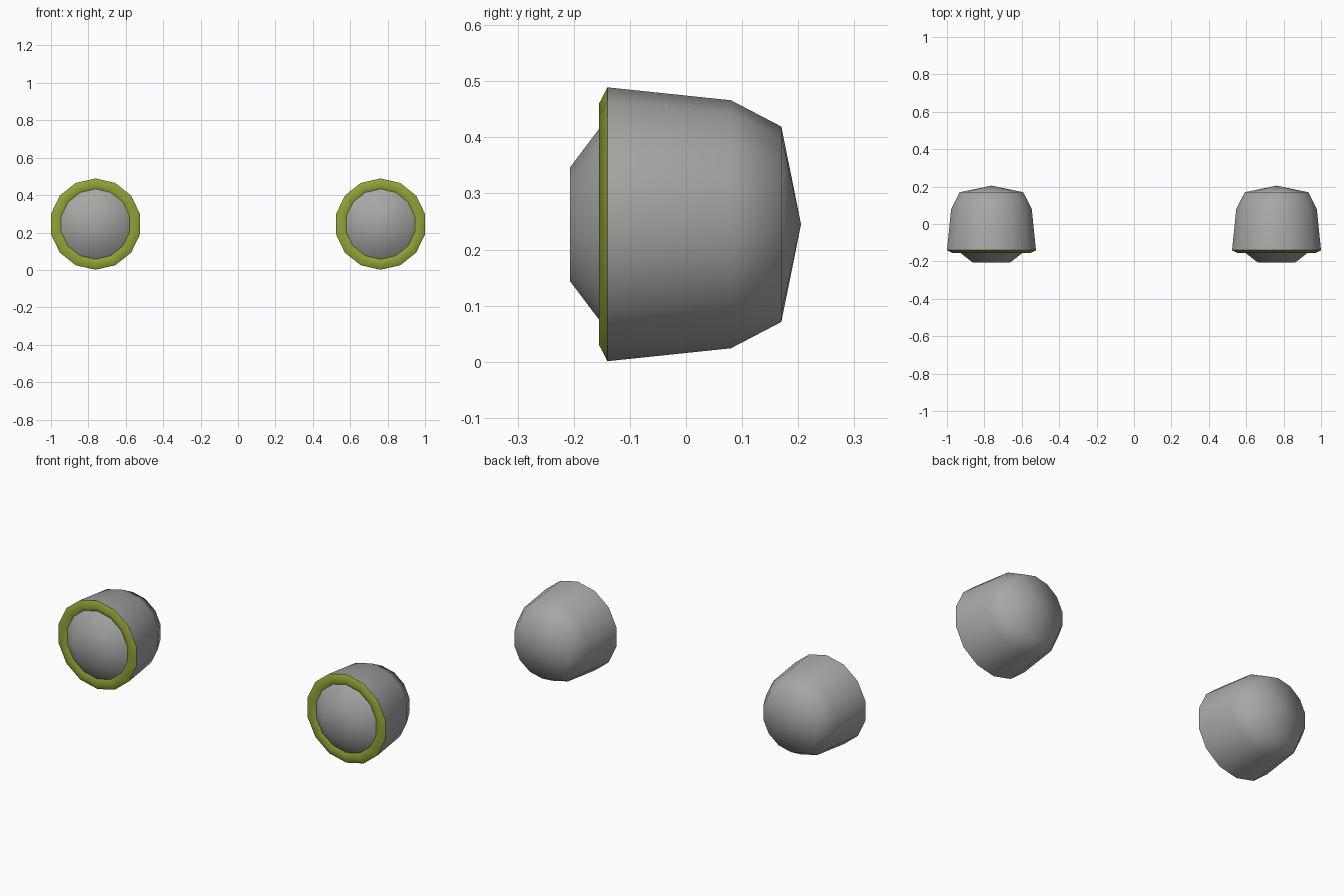
import bpy, bmesh, math

if "Cube" in bpy.data.objects:
    bpy.data.objects.remove(bpy.data.objects["Cube"])

SIDES = 14
AXIS_Z = 0.245


def material(name, rgb):
    m = bpy.data.materials.new(name)
    m.diffuse_color = (*rgb, 1)
    m.use_nodes = True
    m.node_tree.nodes["Principled BSDF"].inputs["Base Color"].default_value = m.diffuse_color
    return m


grey = material("mid grey", (0.38, 0.39, 0.38))
olive = material("olive green", (0.29, 0.36, 0.035))


def lathe(name, profile, x, mat):
    """Spin (radius, y) points, listed from front to back, around the y axis."""
    bm = bmesh.new()
    rings = []
    for r, y in profile:
        if r == 0:
            rings.append([bm.verts.new((0, y, 0))] * SIDES)
        else:
            rings.append([bm.verts.new((r * math.sin(2 * math.pi * k / SIDES), y,
                                        r * math.cos(2 * math.pi * k / SIDES)))
                          for k in range(SIDES)])
    for a, b in zip(rings, rings[1:]):
        for j in range(SIDES):
            n = (j + 1) % SIDES
            corners = list(dict.fromkeys([a[j], a[n], b[n], b[j]]))
            bm.faces.new(corners).smooth = True
    me = bpy.data.meshes.new(name)
    bm.to_mesh(me)
    bm.free()
    me.materials.append(mat)
    ob = bpy.data.objects.new(name, me)
    ob.location = (x, 0, AXIS_Z)
    bpy.context.collection.objects.link(ob)
    return ob


for side, x in (("left", -0.762), ("right", 0.762)):
    # rear housing with tapered sides and shallow pointed back
    lathe(side + "_housing", [(0.244, -0.14), (0.221, 0.08), (0.174, 0.17), (0, 0.205)], x, grey)
    # coloured bevelled rim
    lathe(side + "_rim", [(0.185, -0.14), (0.215, -0.155), (0.244, -0.14)], x, olive)
    # bulging front lens
    lathe(side + "_lens", [(0, -0.207), (0.101, -0.207), (0.191, -0.139)], x, grey)
